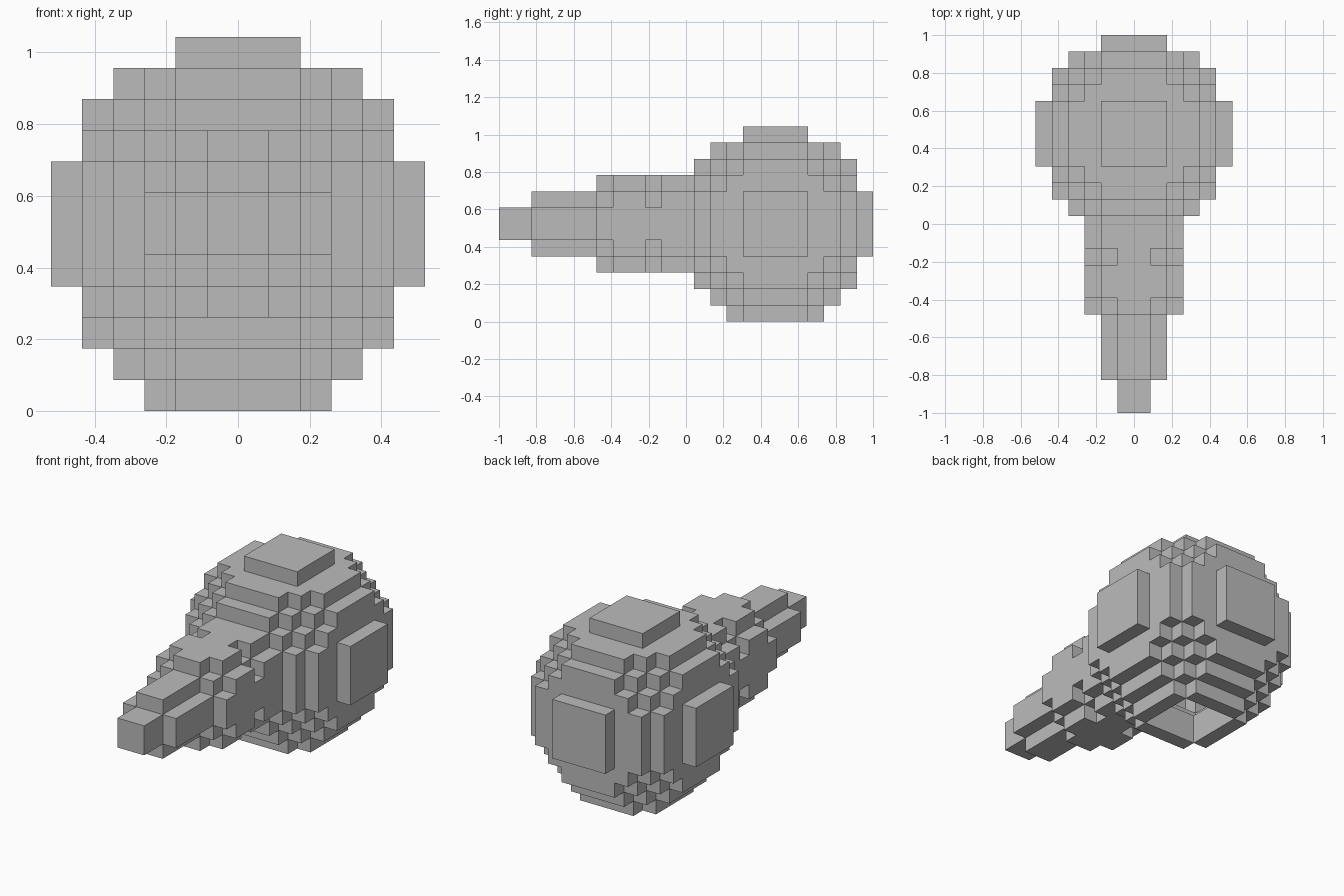
import bpy
import bmesh
from mathutils import Vector

cube = bpy.data.objects.get("Cube")
if cube:
    bpy.data.objects.remove(cube, do_unlink=True)

U = 2 / 23                                   # edge of one block
CENTRE = Vector((0, 5.5, 6))                 # middle of the ball, in blocks
AXIS = [i + 0.5 for i in range(-6, 6)]

grey = bpy.data.materials.new("plain_grey")
grey.use_nodes = True
grey.diffuse_color = (0.5, 0.5, 0.5, 1)
grey.node_tree.nodes["Principled BSDF"].inputs["Base Color"].default_value = (0.5, 0.5, 0.5, 1)


def disc(radius_sq):
    """Block positions inside a circle."""
    return {(a, b) for a in AXIS for b in AXIS if a * a + b * b <= radius_sq}


# Hollow ball, open underneath
ball = {(x, y, z) for x in AXIS for y in AXIS for z in AXIS
        if 25 < x * x + y * y + z * z <= 36 and z > -5}

# Rim around the opening
rim = {(x, y, -5.5) for x, y in disc(9) if max(abs(x), abs(y)) > 2}

# Stem sections from the tip to the ball: squared radius, length in blocks
stem = set()
y = -16.5
for radius_sq, length in ((1, 2), (4, 4), (7.5, 1), (9, 2), (7.5, 1), (9, 2)):
    for _ in range(length):
        stem |= {(x, y, z) for x, z in disc(radius_sq)}
        y += 1
stem -= ball

solid = ball | rim | stem


def build(name, cells):
    """Skin a set of blocks, leaving out faces that touch another block."""
    bm = bmesh.new()
    corners = {}

    def corner(p):
        key = tuple(round(c) for c in p)
        if key not in corners:
            corners[key] = bm.verts.new((Vector(key) + CENTRE) * U)
        return corners[key]

    for cell in sorted(cells):
        for axis in range(3):
            for side in (-1, 1):
                n = Vector((0, 0, 0))
                n[axis] = side
                if tuple(Vector(cell) + n) in solid:
                    continue
                s = Vector((0, 0, 0))
                s[(axis + 1) % 3] = 0.5
                t = n.cross(s)
                mid = Vector(cell) + n / 2
                bm.faces.new([corner(mid + d) for d in (-s - t, s - t, s + t, t - s)])
    mesh = bpy.data.meshes.new(name)
    bm.to_mesh(mesh)
    bm.free()
    mesh.materials.append(grey)
    obj = bpy.data.objects.new(name, mesh)
    bpy.context.collection.objects.link(obj)


build("ball_shell", ball)
build("opening_rim", rim)
build("stem", stem)
